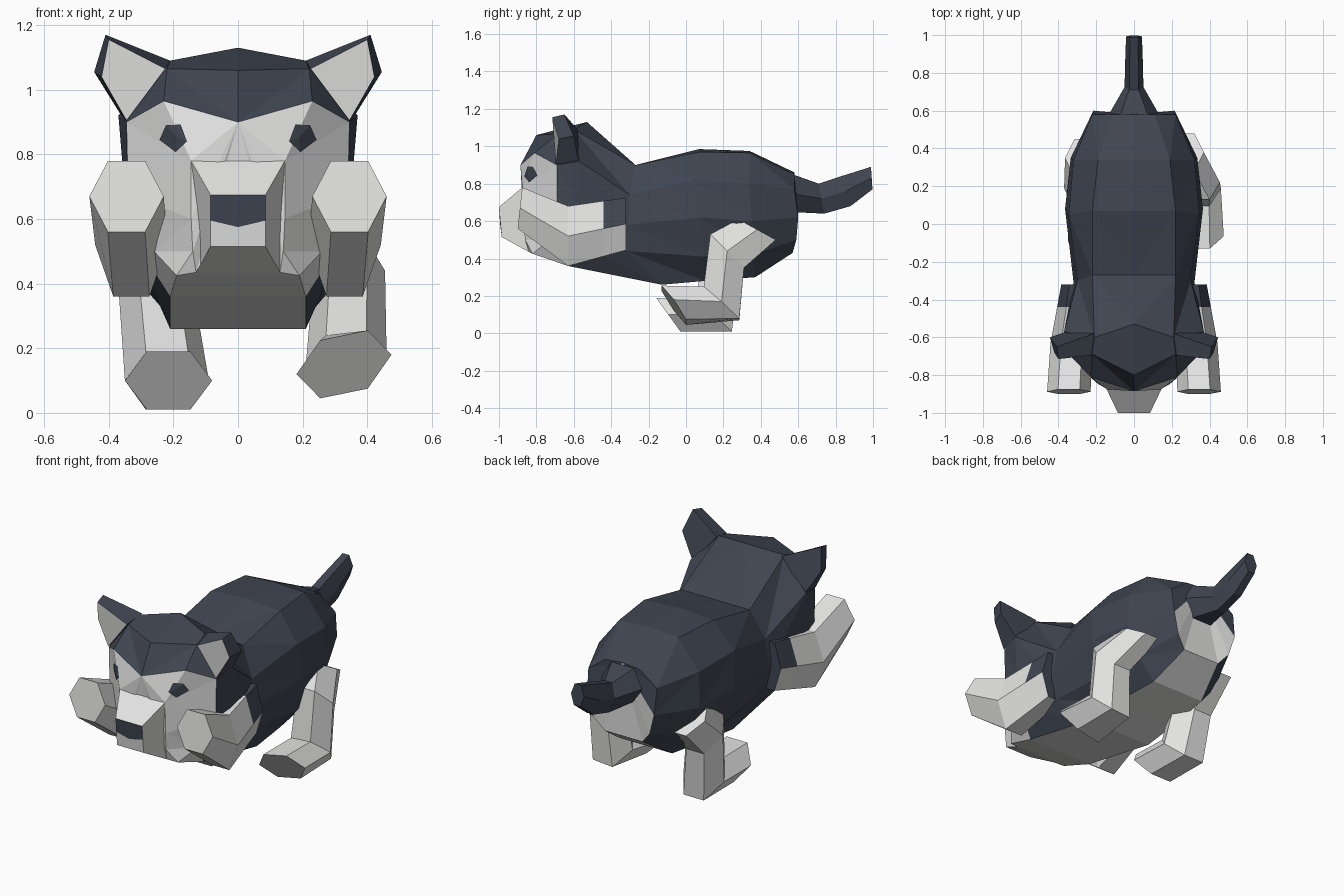
import bpy, bmesh
from mathutils import Vector
from mathutils.bvhtree import BVHTree

if "Cube" in bpy.data.objects:
    bpy.data.objects.remove(bpy.data.objects["Cube"])


def material(name, rgb):
    m = bpy.data.materials.new(name)
    m.diffuse_color = (*rgb, 1)
    m.use_nodes = True
    m.node_tree.nodes["Principled BSDF"].inputs["Base Color"].default_value = m.diffuse_color
    return m


WHITE, DARK = 0, 1
MATS = [material("soft white", (0.77, 0.77, 0.765)),
        material("slate navy", (0.05, 0.06, 0.083))]


def finish(name, bm, rule):
    """Close up the mesh, colour each face by a rule and add the object."""
    bmesh.ops.remove_doubles(bm, verts=bm.verts, dist=0.0005)
    bmesh.ops.recalc_face_normals(bm, faces=bm.faces)
    bm.normal_update()
    for f in bm.faces:
        f.material_index = rule(f)
    me = bpy.data.meshes.new(name)
    bm.to_mesh(me)
    bm.free()
    for m in MATS:
        me.materials.append(m)
    ob = bpy.data.objects.new(name, me)
    bpy.context.collection.objects.link(ob)
    return ob


def face(bm, pts):
    return bm.faces.new([bm.verts.new(p) for p in pts])


def hex_tube(name, rings, rule):
    """Six-sided limb; ring = (centre, half width, roll, (up y, up z))."""
    bm = bmesh.new()
    loops = []
    for c, w, roll, (uy, uz) in rings:
        side, up = Vector((w, 0, roll)), Vector((0, uy, uz))
        loops.append([bm.verts.new(Vector(c) + side * a + up * b) for a, b in
                      ((1, 0), (.5, 1), (-.5, 1), (-1, 0), (-.5, -1), (.5, -1))])
    for a, b in zip(loops, loops[1:]):
        for j in range(6):
            k = (j + 1) % 6
            bm.faces.new((a[j], a[k], b[k], b[j]))
    bm.faces.new(loops[0])
    bm.faces.new(loops[-1])
    return finish(name, bm, rule)


# Body and head: half rings from rump to face, top centre to lower edge
RINGS = [
    [(0, .58, .86), (.11, .58, .85), (.22, .58, .77), (.215, .60, .62), (.18, .59, .50), (.12, .57, .43)],
    [(0, .34, .975), (.19, .34, .965), (.32, .34, .80), (.335, .35, .60), (.27, .36, .42), (.17, .37, .30)],
    [(0, .07, .985), (.22, .07, .97), (.345, .05, .82), (.365, .08, .62), (.31, .10, .41), (.20, .10, .28)],
    [(0, -.27, .90), (.22, -.27, .90), (.30, -.30, .74), (.32, -.31, .58), (.29, -.32, .44), (.21, -.13, .26)],
    [(0, -.53, 1.13), (.21, -.60, 1.09), (.37, -.57, .92), (.35, -.58, .68), (.30, -.60, .50), (.21, -.63, .36)],
    [(0, -.80, 1.06), (.22, -.69, 1.065), (.345, -.69, .90), (.34, -.69, .68), (.26, -.73, .50), (.19, -.82, .425)],
    [(0, -.885, .90), (.23, -.81, .965), (.145, -.875, .78), (.145, -.87, .60), (.14, -.86, .50), (.13, -.84, .435)],
]
bm = bmesh.new()
for s in (1, -1):
    rings = [[(s * x, y, z) for x, y, z in r] + [(0, r[-1][1], r[-1][2])] for r in RINGS]
    for a, b in zip(rings, rings[1:]):
        for j in range(6):
            face(bm, (a[j], a[j + 1], b[j]))
            face(bm, (a[j + 1], b[j + 1], b[j]))
    for r in (rings[0], rings[-1]):
        for j in range(1, 6):
            face(bm, (r[0], r[j], r[j + 1]))


def body_colour(f):
    c = f.calc_center_median()
    ys = [v.co.y for v in f.verts]
    if min(ys) > .55:                                     # rump patch
        return WHITE if c.z < .68 else DARK
    if f.normal.z < -.5 and all(abs(v.co.x) < .215 for v in f.verts):
        return WHITE                                      # belly
    if max(ys) < -.68 and c.z < .93:                      # face mask
        return WHITE
    if max(ys) < -.57 and c.z < .63:                      # cheeks
        return WHITE
    return DARK


body = finish("body_and_head", bm, body_colour)
tree = BVHTree.FromPolygons([v.co for v in body.data.vertices],
                            [tuple(p.vertices) for p in body.data.polygons])

# Eyes: thin pentagon plates laid on the face
EYE = [(.22, .89), (.175, .893), (.155, .84), (.19, .807), (.24, .845)]
for s, side in ((1, "right"), (-1, "left")):
    bm = bmesh.new()
    pts = []
    for x, z in EYE + [(.186, .852)]:
        hit = tree.ray_cast(Vector((s * x, -2, z)), Vector((0, 1, 0)))[0]
        pts.append(hit + Vector((s * .003, -.006, 0)))
    for j in range(5):
        face(bm, (pts[j], pts[(j + 1) % 5], pts[5]))
    eye = finish(side + "_eye", bm, lambda f: DARK)
    if sum(p.normal.y for p in eye.data.polygons) > 0:
        eye.data.flip_normals()

# Snout with a dark nose panel
ROWS = [(.145, -.80, .78), (.145, -.875, .78), (.085, -1, .675), (.085, -.993, .595),
        (.085, -.985, .515), (.13, -.84, .435), (.13, -.78, .435)]
bm = bmesh.new()
for s in (1, -1):
    p = [(s * x, y, z) for x, y, z in ROWS]
    m = [(0, y, z - (.02 if i == 3 else 0)) for i, (x, y, z) in enumerate(ROWS)]
    for j in range(6):
        face(bm, (p[j], p[j + 1], m[j + 1], m[j]))
    face(bm, p)
finish("snout", bm, lambda f: DARK if f.normal.y < -.9 and f.calc_center_median().z > .58 else WHITE)

# Ears: wedges with a light front panel
FRONT = [(.40, -.715, 1.155), (.225, -.695, 1.065), (.345, -.695, .905), (.422, -.68, 1.04)]
BACK = [(.41, -.65, 1.17), (.21, -.58, 1.09), (.355, -.57, .91), (.445, -.60, 1.055)]
for s, side in ((1, "right"), (-1, "left")):
    bm = bmesh.new()
    f, b = ([(s * x, y, z) for x, y, z in q] for q in (FRONT, BACK))
    face(bm, f)
    face(bm, b)
    for j in range(4):
        k = (j + 1) % 4
        face(bm, (f[j], f[k], b[k], b[j]))
    finish(side + "_ear", bm, lambda f: WHITE if f.normal.y < -.8 else DARK)


# Front legs stretched forward, dark on top of the shoulder
def arm_colour(f):
    return DARK if f.calc_center_median().y > -.45 and f.normal.z > -.1 else WHITE


for s, side in ((1, "right"), (-1, "left")):
    hex_tube(side + "_front_leg", [
        ((s * .345, -.888, .67), .115, 0, (.012, .11)),
        ((s * .33, -.63, .52), .112, 0, (0, .16)),
        ((s * .31, -.44, .56), .097, 0, (0, .148)),
        ((s * .30, -.32, .585), .085, 0, (0, .14))], arm_colour)

# Hind legs in different poses: sole, heel, knee, hip
hex_tube("right_hind_leg", [
    ((.328, -.065, .15), .147, .03, (-.065, .09)),
    ((.335, .19, .16), .125, .01, (-.095, .085)),
    ((.345, .22, .44), .11, 0, (-.09, .09)),
    ((.27, .38, .555), .10, 0, (-.10, .055))], lambda f: WHITE)
hex_tube("left_hind_leg", [
    ((-.215, -.095, .10), .135, 0, (-.065, .09)),
    ((-.22, .15, .10), .13, 0, (-.095, .09)),
    ((-.255, .19, .39), .115, 0, (-.09, .09)),
    ((-.265, .35, .53), .10, 0, (-.10, .06))], lambda f: WHITE)

# Tail
hex_tube("tail", [
    ((0, .55, .75), .15, 0, (.02, .10)),
    ((0, .725, .72), .05, 0, (-.015, .08)),
    ((0, .855, .76), .047, 0, (-.025, .08)),
    ((0, .993, .83), .042, 0, (-.004, .06))], lambda f: DARK)
